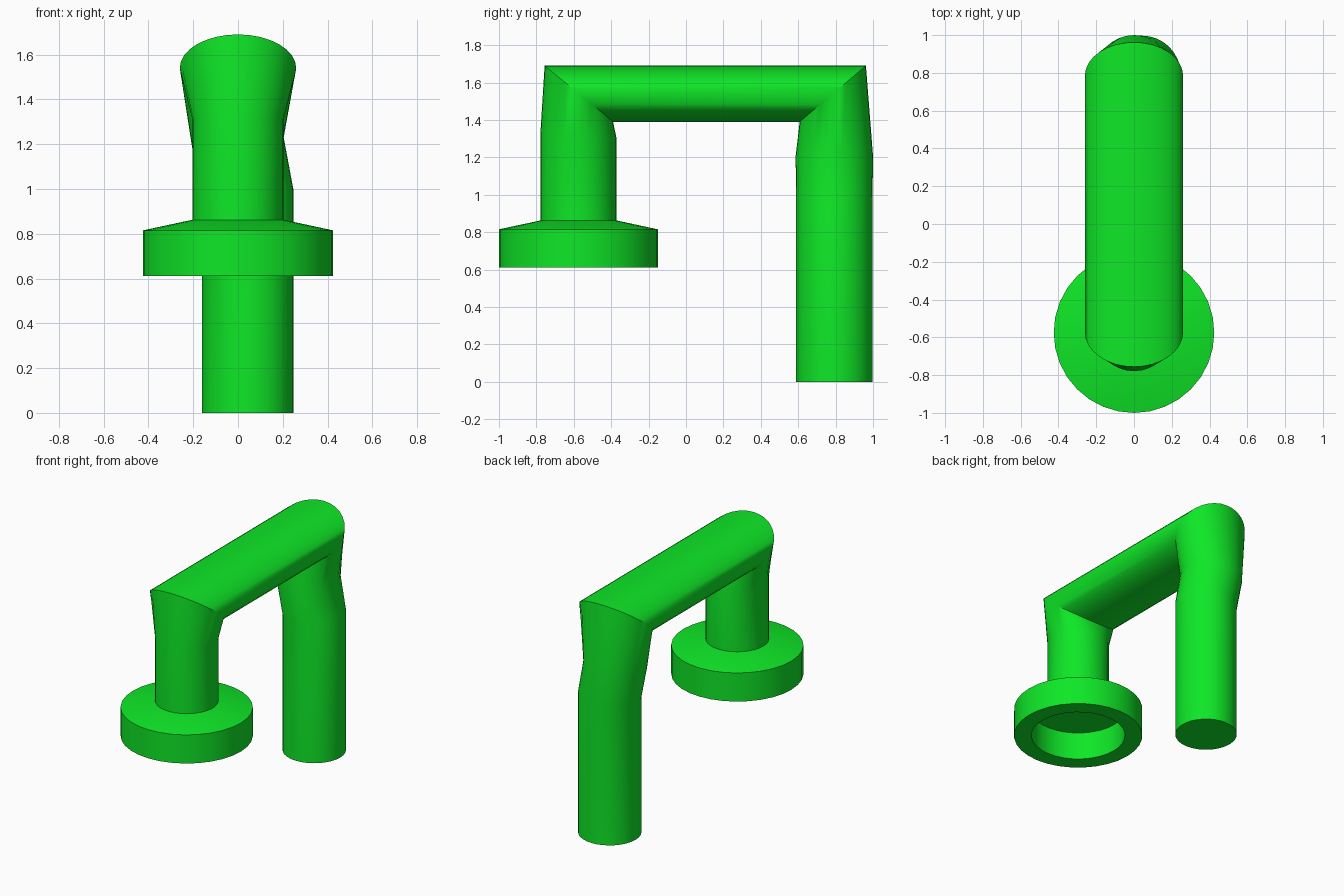
import bpy, bmesh, math
from mathutils import Vector

if "Cube" in bpy.data.objects:
    bpy.data.objects.remove(bpy.data.objects["Cube"])

SIDES = 32

green = bpy.data.materials.new("green")
green.diffuse_color = (0.0045, 0.8, 0.02, 1)
green.use_nodes = True
green.node_tree.nodes["Principled BSDF"].inputs["Base Color"].default_value = green.diffuse_color


def finish(name, bm):
    bmesh.ops.recalc_face_normals(bm, faces=bm.faces)
    mesh = bpy.data.meshes.new(name)
    bm.to_mesh(mesh)
    bm.free()
    mesh.materials.append(green)
    obj = bpy.data.objects.new(name, mesh)
    bpy.context.collection.objects.link(obj)
    bpy.ops.object.select_all(action='DESELECT')
    bpy.context.view_layer.objects.active = obj
    obj.select_set(True)
    bpy.ops.object.shade_smooth_by_angle(angle=math.radians(35))
    return obj


def loft(name, sections):
    """Skin elliptical sections given as (centre, x half-axis, outward half-axis)."""
    bm = bmesh.new()
    rings = []
    for centre, u, v in sections:
        ring = []
        for i in range(SIDES):
            a = math.tau * i / SIDES
            ring.append(bm.verts.new(Vector(centre) + math.cos(a) * Vector(u)
                                     + math.sin(a) * Vector(v)))
        rings.append(ring)
    for a, b in zip(rings, rings[1:]):
        for i in range(SIDES):
            j = (i + 1) % SIDES
            bm.faces.new((a[i], a[j], b[j], b[i]))
    bm.faces.new(rings[0])
    bm.faces.new(rings[-1])
    return finish(name, bm)


# Bent pipe: back post, flattened top run with mitred corners, front post
R = 0.204
loft("bent_pipe", [
    ((0.043, 0.793, 0.0), (R, 0, 0), (0, R, 0)),
    ((0.043, 0.793, 0.98), (R, 0, 0.02), (0, R, 0)),
    ((0, 0.793, 1.205), (R, 0, 0.025), (0, 0.207, 0)),
    ((0, 0.785, 1.54), (0.26, 0, 0), (0, 0.177, 0.15)),
    ((0, -0.573, 1.54), (0.26, 0, 0), (0, -0.183, 0.15)),
    ((0, -0.575, 1.31), (R, 0, 0), (0, -R, 0.01)),
    ((0, -0.575, 0.83), (R, 0, 0), (0, -R, 0)),
])

# Round head: bevelled disc with a hollow underside
head_profile = [(0.205, 0.862), (0.425, 0.815), (0.425, 0.612),
                (0.31, 0.612), (0.31, 0.81)]
loft("round_head", [((0, -0.575, z), (r, 0, 0), (0, -r, 0))
                    for r, z in head_profile])
